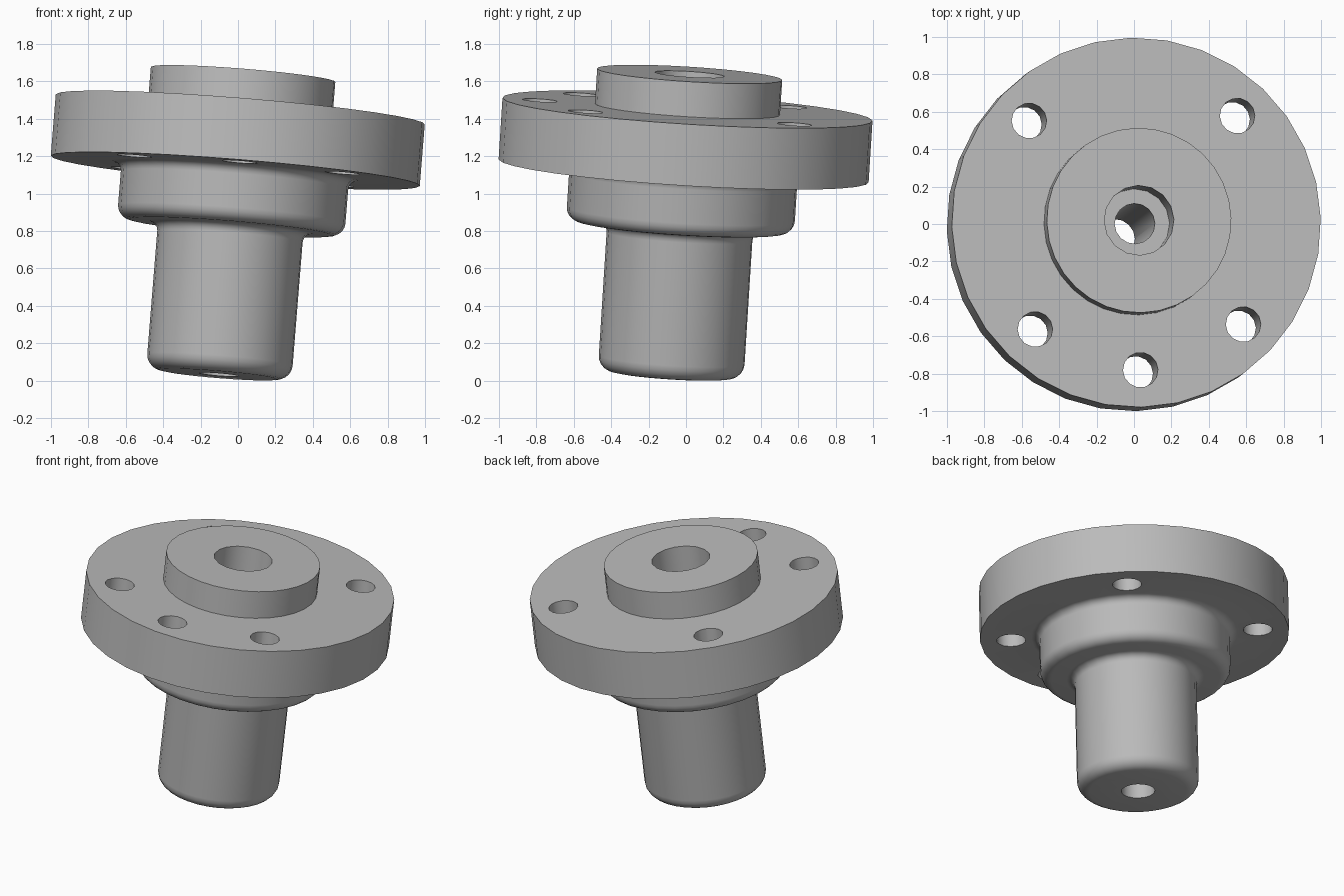
import bpy, bmesh, math
from mathutils import Matrix, Vector

cube = bpy.data.objects.get("Cube")
if cube:
    bpy.data.objects.remove(cube, do_unlink=True)

steel = bpy.data.materials.new("plain grey")
steel.use_nodes = True
GREY = (0.5, 0.5, 0.5, 1)
steel.diffuse_color = GREY
steel.node_tree.nodes["Principled BSDF"].inputs["Base Color"].default_value = GREY

# The whole part leans: its axis, with the flange's top face at the local origin
axis = Vector((0.081, 0.063, 1)).normalized()
tilt = Vector((0, 0, 1)).rotation_difference(axis).to_matrix().to_4x4()
place = Matrix.Translation((0.012, 0.008, 1.45)) @ tilt @ Matrix.Rotation(math.radians(1.5), 4, 'Z')


def arc(r, z, radius, start, end, steps=5):
    """Profile points of a fillet centred at (r, z), angles in degrees."""
    angles = [math.radians(start + (end - start) * i / steps) for i in range(steps + 1)]
    return [(r + radius * math.cos(a), z + radius * math.sin(a)) for a in angles]


def lathe(name, profile, sides):
    """Closed solid turned from (radius, height) points, listed bottom to top."""
    bm = bmesh.new()
    rings = []
    for r, z in profile:
        rings.append([bm.verts.new((r * math.cos(a), r * math.sin(a), z))
                      for a in (2 * math.pi * i / sides for i in range(sides))])
    for low, high in zip(rings, rings[1:]):
        for i in range(sides):
            j = (i + 1) % sides
            bm.faces.new((low[i], low[j], high[j], high[i]))
    bm.faces.new(rings[0][::-1])
    bm.faces.new(rings[-1])
    mesh = bpy.data.meshes.new(name)
    bm.to_mesh(mesh)
    bm.free()
    mesh.materials.append(steel)
    ob = bpy.data.objects.new(name, mesh)
    bpy.context.collection.objects.link(ob)
    return ob


# Turned body: shaft, hub, flange and top boss
SHAFT, HUB, FLANGE, BOSS = 0.39, 0.61, 0.99, 0.495
Z_END, Z_HUB, Z_FLANGE, Z_BOSS = -1.425, -0.633, -0.33, 0.188
ROUND, FILLET, EDGE = 0.08, 0.05, 0.07
profile = (
    arc(SHAFT - ROUND, Z_END + ROUND, ROUND, -90, 0)
    + arc(SHAFT + FILLET, Z_HUB - FILLET, FILLET, 180, 90)
    + arc(HUB - EDGE, Z_HUB + EDGE, EDGE, -90, 0)
    + arc(HUB + FILLET, Z_FLANGE - FILLET, FILLET, 180, 90)
    + [(FLANGE, Z_FLANGE), (FLANGE, 0), (BOSS, 0), (BOSS, Z_BOSS)]
)
body = lathe("flanged_hub", profile, 32)

# Cutters: stepped centre bore and five bolt holes
Z_STEP = -0.1
cutters = [lathe("bore_cutter", [(0.108, -1.6), (0.108, Z_STEP), (0.187, Z_STEP), (0.187, 0.4)], 16)]
for angle in (45, 135, 225, 270, 315):
    hole = lathe("bolt_hole_cutter", [(0.094, -0.5), (0.094, 0.1)], 14)
    a = math.radians(angle)
    hole.location = (0.79 * math.cos(a), 0.79 * math.sin(a), 0)
    cutters.append(hole)

for cutter in cutters:
    cutter.hide_render = True
    cut = body.modifiers.new("cut", 'BOOLEAN')
    cut.operation = 'DIFFERENCE'
    cut.solver = 'EXACT'
    cut.object = cutter

# Apply the cuts, then remove the cutters
bpy.context.view_layer.update()
evaluated = body.evaluated_get(bpy.context.evaluated_depsgraph_get())
mesh = bpy.data.meshes.new_from_object(evaluated)
body.modifiers.clear()
body.data = mesh
for cutter in cutters:
    bpy.data.objects.remove(cutter, do_unlink=True)

# Smooth round walls with sharp rims
body.matrix_world = place
bpy.ops.object.select_all(action='DESELECT')
body.select_set(True)
bpy.context.view_layer.objects.active = body
bpy.ops.object.shade_smooth_by_angle(angle=math.radians(35))
